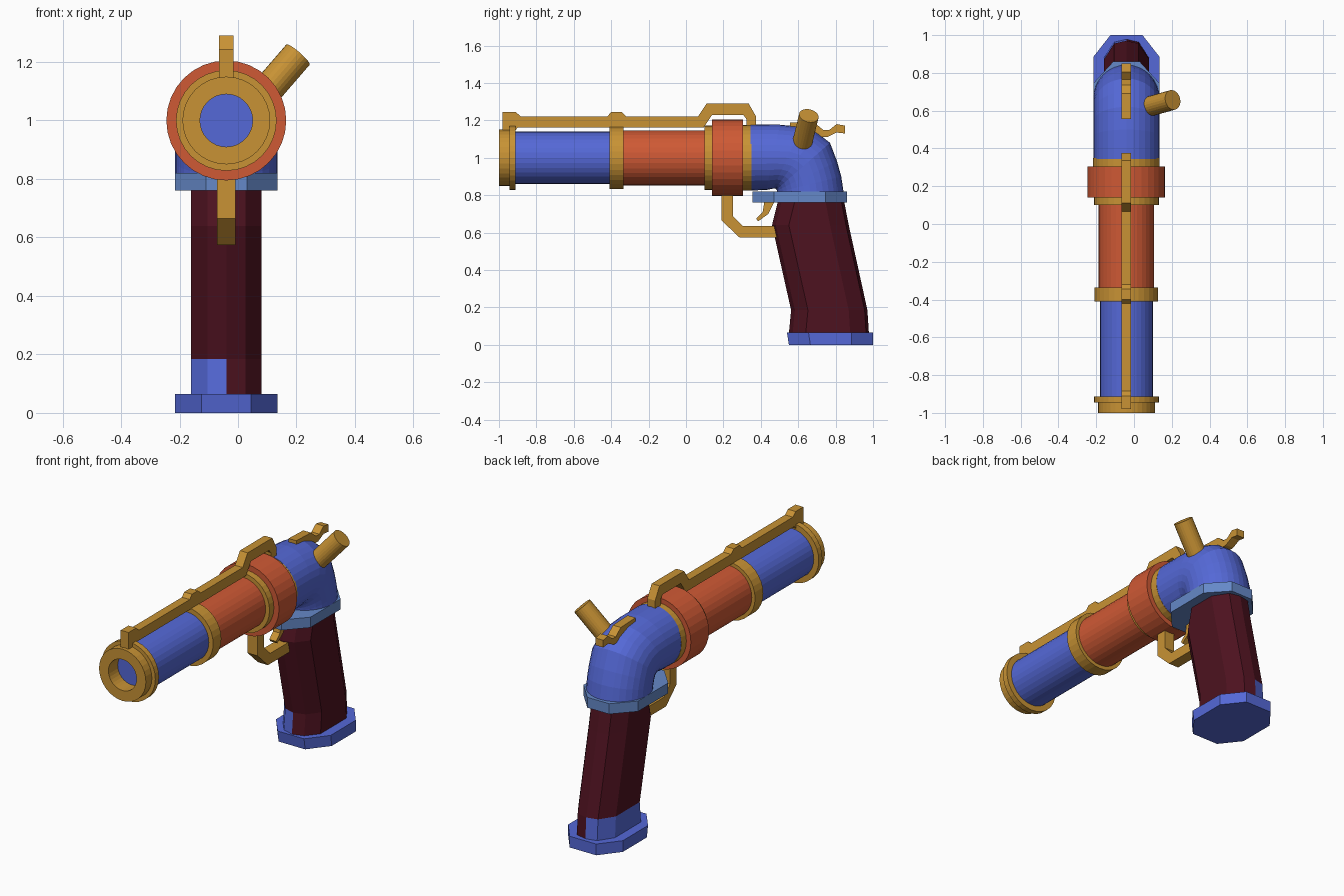
import bpy, bmesh, math
from mathutils import Vector

if "Cube" in bpy.data.objects:
    bpy.data.objects.remove(bpy.data.objects["Cube"])

CX = -0.04      # gun's centre plane
AXIS = 1.0      # barrel axis height
SEG = 32


def material(name, rgb):
    m = bpy.data.materials.new(name)
    m.diffuse_color = (*rgb, 1)
    m.use_nodes = True
    m.node_tree.nodes["Principled BSDF"].inputs["Base Color"].default_value = m.diffuse_color
    return m


BLUE = material("blue", (0.09, 0.14, 0.68))
PALE = material("pale_blue", (0.13, 0.25, 0.58))
GOLD = material("gold", (0.58, 0.29, 0.035))
ORANGE = material("orange", (0.62, 0.10, 0.035))
WINE = material("wine", (0.075, 0.006, 0.014))


def finish(name, bm, *mats):
    bmesh.ops.recalc_face_normals(bm, faces=bm.faces)
    me = bpy.data.meshes.new(name)
    bm.to_mesh(me)
    bm.free()
    for m in mats:
        me.materials.append(m)
    ob = bpy.data.objects.new(name, me)
    bpy.context.collection.objects.link(ob)
    return ob


def loft(name, rings, *mats):
    """Skin a list of closed rings and cap both ends."""
    bm = bmesh.new()
    vs = [[bm.verts.new(p) for p in ring] for ring in rings]
    n = len(vs[0])
    for a, b in zip(vs, vs[1:]):
        for i in range(n):
            j = (i + 1) % n
            bm.faces.new((a[i], a[j], b[j], b[i]))
    bm.faces.new(vs[0])
    bm.faces.new(vs[-1])
    return finish(name, bm, *mats)


def oval(top, bottom, half_width):
    """Ring through two (y, z) points on the centre plane."""
    t, b = Vector((CX, *top)), Vector((CX, *bottom))
    mid, up = (t + b) / 2, (t - b) / 2
    side = Vector((half_width, 0, 0))
    angles = [2 * math.pi * i / SEG for i in range(SEG)]
    return [mid + up * math.cos(a) + side * math.sin(a) for a in angles]


def turned(name, profile, mat):
    """Part turned around the barrel axis from (y, radius) pairs."""
    return loft(name, [oval((y, AXIS + r), (y, AXIS - r), r) for y, r in profile], mat)


def plate(name, outline, half_width, mat):
    """Extrude a (y, z) side outline across the centre plane."""
    return loft(name, [[(CX + s * half_width, y, z) for y, z in outline]
                       for s in (-1, 1)], mat)


def octagon(front, back, z, half_width=0.175, flat=0.07, cut=0.115):
    right = [(flat, front), (half_width, front + cut),
             (half_width, back - cut), (flat, back)]
    pts = right + [(-x, y) for x, y in reversed(right)]
    return [(CX + x, y, z) for x, y in pts]


# Muzzle with bore
turned("muzzle", [(-0.86, 0.09), (-1.0, 0.09), (-1.0, 0.15), (-0.945, 0.15),
                  (-0.945, 0.172), (-0.912, 0.172), (-0.912, 0.13)], GOLD)

# Barrel sections and bands
for name, y0, y1, r, mat in [
        ("front_barrel", -0.915, -0.40, 0.14, BLUE),
        ("middle_band", -0.41, -0.335, 0.168, GOLD),
        ("rear_barrel", -0.34, 0.11, 0.147, ORANGE),
        ("drum_front_band", 0.10, 0.145, 0.172, GOLD),
        ("drum", 0.14, 0.305, 0.205, ORANGE),
        ("drum_rear_band", 0.30, 0.35, 0.176, GOLD)]:
    turned(name, [(y0, r), (y1, r)], mat)

# Curved body bending down into the grip
bend = [((0.345, 1.178), (0.345, 0.825)), ((0.50, 1.177), (0.43, 0.828)),
        ((0.62, 1.165), (0.465, 0.835)), ((0.70, 1.135), (0.478, 0.835)),
        ((0.77, 1.08), (0.484, 0.83)), ((0.808, 0.98), (0.487, 0.825)),
        ((0.83, 0.90), (0.489, 0.815)), ((0.845, 0.80), (0.49, 0.79))]
loft("curved_body", [oval(t, b, 0.175) for t, b in bend], BLUE)

# Grip collar and base
loft("grip_collar", [octagon(0.355, 0.86, z) for z in (0.76, 0.82)], PALE)
loft("grip_base", [octagon(0.55, 1.0, 0, flat=0.085),
                   octagon(0.54, 1.0, 0.065, flat=0.085)], BLUE)


# Grip, with a blue lower panel on the left half
def grip_ring(front, back, z):
    right = [(0, front), (0.065, front + 0.02), (0.12, front + 0.09),
             (0.12, back - 0.10), (0.065, back - 0.015), (0, back)]
    pts = right + [(-x, y) for x, y in reversed(right[1:-1])]
    return [(CX + x, y, z) for x, y in pts]


grip = loft("grip", [grip_ring(0.55, 0.978, 0.06), grip_ring(0.562, 0.97, 0.185),
                     grip_ring(0.46, 0.87, 0.64), grip_ring(0.492, 0.845, 0.77)],
            WINE, BLUE)
for f in grip.data.polygons:
    if f.center.z < 0.185 and f.center.x < CX - 0.01:
        f.material_index = 1

# Sight rail with raised bridge over the drum
plate("sight_rail", [
    (-0.98, 1.14), (-0.98, 1.245), (-0.91, 1.245), (-0.885, 1.222),
    (-0.42, 1.222), (-0.40, 1.245), (-0.345, 1.245), (-0.32, 1.222),
    (0.065, 1.222), (0.11, 1.29), (0.335, 1.29), (0.375, 1.22), (0.375, 1.172),
    (0.325, 1.172), (0.322, 1.21), (0.305, 1.23), (0.14, 1.23), (0.095, 1.163),
    (-0.32, 1.163), (-0.42, 1.163), (-0.90, 1.163), (-0.915, 1.14)], 0.025, GOLD)

# Hammer
plate("hammer", [
    (0.555, 1.14), (0.555, 1.19), (0.69, 1.185), (0.735, 1.148), (0.765, 1.148),
    (0.805, 1.18), (0.85, 1.172), (0.85, 1.13), (0.805, 1.135), (0.755, 1.11),
    (0.70, 1.11), (0.66, 1.13)], 0.025, GOLD)

# Trigger guard and trigger
plate("trigger_guard", [
    (0.19, 0.82), (0.19, 0.665), (0.285, 0.575), (0.485, 0.575), (0.485, 0.635),
    (0.305, 0.635), (0.25, 0.69), (0.25, 0.82)], 0.032, GOLD)
plate("trigger", [
    (0.42, 0.77), (0.41, 0.71), (0.375, 0.675), (0.385, 0.66), (0.44, 0.70),
    (0.475, 0.77)], 0.022, GOLD)

# Slanted side peg
start, end = Vector((0.045, 0.612, 1.04)), Vector((0.205, 0.657, 1.225))
bm = bmesh.new()
bmesh.ops.create_cone(bm, cap_ends=True, segments=24, radius1=0.053,
                      radius2=0.053, depth=(end - start).length)
peg = finish("side_peg", bm, GOLD)
peg.location = (start + end) / 2
peg.rotation_euler = (end - start).to_track_quat('Z', 'Y').to_euler()
